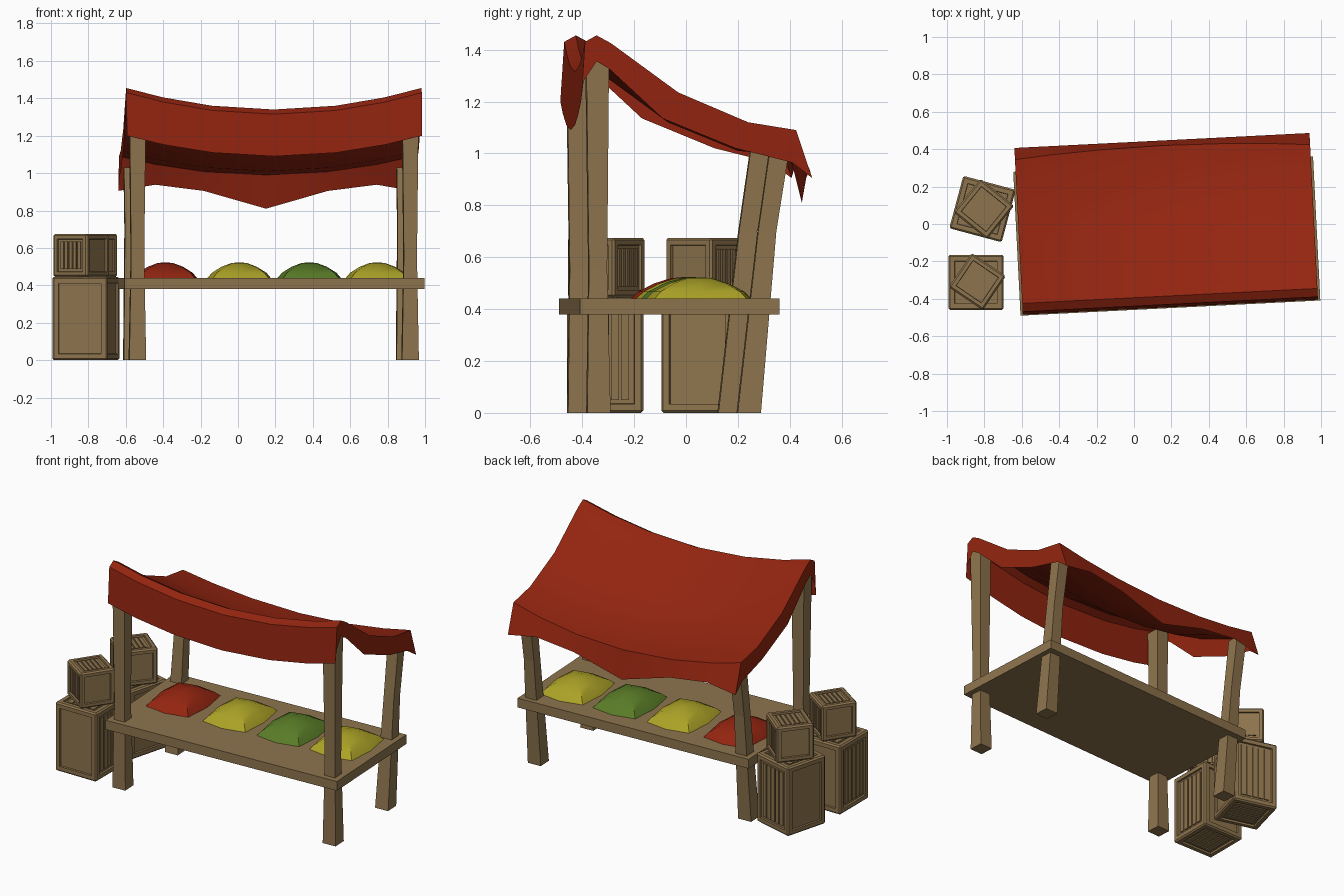
import bpy, bmesh, math
from mathutils import Matrix, Vector

cube = bpy.data.objects.get("Cube")
if cube:
    bpy.data.objects.remove(cube)


def material(name, rgb):
    m = bpy.data.materials.new(name)
    m.use_nodes = True
    m.diffuse_color = (*rgb, 1)
    m.node_tree.nodes["Principled BSDF"].inputs["Base Color"].default_value = (*rgb, 1)
    return m


WOOD = material("tan wood", (0.27, 0.175, 0.075))
RED = material("red", (0.29, 0.018, 0.005))
YELLOW = material("yellow", (0.41, 0.36, 0.02))
GREEN = material("green", (0.10, 0.20, 0.02))

# The stall is turned a little about the vertical axis
STALL = Vector((0.172, 0, 0))
TURN = math.radians(2.9)


def finish(bm, name, mat, loc=STALL, turn=TURN, smooth=None):
    bmesh.ops.recalc_face_normals(bm, faces=bm.faces)
    mesh = bpy.data.meshes.new(name)
    bm.to_mesh(mesh)
    bm.free()
    mesh.materials.append(mat)
    obj = bpy.data.objects.new(name, mesh)
    bpy.context.collection.objects.link(obj)
    obj.location = loc
    obj.rotation_euler.z = turn
    if smooth:
        bpy.ops.object.select_all(action="DESELECT")
        obj.select_set(True)
        bpy.context.view_layer.objects.active = obj
        bpy.ops.object.shade_smooth_by_angle(angle=math.radians(smooth))
    return obj


def add_box(bm, centre, size):
    mat = Matrix.Translation(centre) @ Matrix.Diagonal((*size, 1))
    return bmesh.ops.create_cube(bm, size=1, matrix=mat)["verts"]


def loft(bm, rings):
    """Skin equal rings of points and close both ends."""
    loops = [[bm.verts.new(p) for p in ring] for ring in rings]
    n = len(loops[0])
    for a, b in zip(loops, loops[1:]):
        for i in range(n):
            j = (i + 1) % n
            bm.faces.new((a[i], a[j], b[j], b[i]))
    bm.faces.new(loops[0])
    bm.faces.new(loops[-1])


# Counter board
bm = bmesh.new()
add_box(bm, (0, -0.065, 0.41), (1.605, 0.77, 0.06))
finish(bm, "counter", WOOD)

# Four posts, pinched in the middle; the back pair leans outward
SQUARE = [(-0.5, -0.5), (0.5, -0.5), (0.5, 0.5), (-0.5, 0.5)]
FRONT = [(0, -0.375, 0.09), (0.55, -0.378, 0.07), (1.38, -0.38, 0.088)]
BACK = [(0, 0.205, 0.09), (0.7, 0.275, 0.07), (1.03, 0.325, 0.075)]
for where, stations in (("front", FRONT), ("back", BACK)):
    for side, x in (("left", 0.73), ("right", -0.73)):
        bm = bmesh.new()
        loft(bm, [[(x + w * px, y + w * py, z) for px, py in SQUARE]
                  for z, y, w in stations])
        finish(bm, f"{where}_{side}_post", WOOD)

# Cloth canopy: (y, z, sag) rows from the front hem to the back hem
ROWS = [(-0.445, 1.2, 0.11), (-0.43, 1.43, 0.115), (-0.385, 1.455, 0.115),
        (-0.33, 1.425, 0.115), (-0.07, 1.235, 0.115), (0.20, 1.12, 0.11),
        (0.385, 1.09, 0.10), (0.447, 0.905, 0)]
HEM = {0: -0.095, 0.42: 0.0, 0.75: 0.033, 1: 0.0}
COLUMNS = [-1, -0.75, -0.42, 0, 0.42, 0.75, 1]
SIDE_HEM = [(-0.435, 1.28), (-0.385, 1.355), (-0.335, 1.325),
            (-0.13, 1.135), (0.15, 1.02), (0.37, 0.965)]
HALF = 0.79
bm = bmesh.new()
grid = []
for r, (y, z, sag) in enumerate(ROWS):
    row = []
    for u in COLUMNS:
        dip = sag * (1 - u * u)
        bow = 0.035 * (1 - u * u) if r == 6 else 0
        lift = HEM[abs(u)] if r == 7 else 0
        row.append(bm.verts.new((HALF * u, y + bow, z - dip + lift)))
    grid.append(row)
for a, b in zip(grid, grid[1:]):
    for i in range(len(COLUMNS) - 1):
        bm.faces.new((a[i], a[i + 1], b[i + 1], b[i]))
# Short cloth bands hanging down both ends
for col, s in ((0, -1), (-1, 1)):
    top = [row[col] for row in grid]
    low = [bm.verts.new((s * HALF, y, z)) for y, z in SIDE_HEM]
    low = [top[0]] + low + [top[-1]]
    bm.faces.new((top[0], top[1], low[1]))
    for i in range(1, 6):
        bm.faces.new((top[i], top[i + 1], low[i + 1], low[i]))
    bm.faces.new((top[6], top[7], low[6]))
finish(bm, "canopy", RED, smooth=25)

# Four low mounds of goods on the counter
OUTLINE = [(1, 0), (0.87, 0.87), (0, 1), (-0.87, 0.87),
           (-1, 0), (-0.87, -0.87), (0, -1), (0.87, -0.87)]
DOME = [(1, 0), (0.86, 0.028), (0.56, 0.06), (0.25, 0.08), (0.03, 0.084)]
for i, (x, mat) in enumerate(((-0.56, RED), (-0.165, YELLOW), (0.21, GREEN), (0.575, YELLOW))):
    bm = bmesh.new()
    loft(bm, [[(x + 0.17 * s * px, 0.02 + 0.205 * s * py, 0.439 + h)
               for px, py in OUTLINE] for s, h in DOME])
    finish(bm, f"goods_mound_{i + 1}", mat, smooth=30)


def crate(name, x, y, z, width, height, degrees):
    """Framed box with sunk panels; boards on the x ends, top and bottom."""
    bm = bmesh.new()
    add_box(bm, (0, 0, height / 2), (width, width, height))
    bmesh.ops.bevel(bm, geom=bm.edges[:], offset=0.009, segments=1, affect="EDGES")
    big = sorted(bm.faces, key=lambda f: -f.calc_area())[:6]
    frame = 0.12 * width
    bmesh.ops.inset_individual(bm, faces=big, thickness=frame, depth=0)
    bmesh.ops.inset_individual(bm, faces=big, thickness=0.002, depth=-0.012)
    span = width - 2 * frame - 0.03
    step = span / 5
    for i in range(5):
        across = (i - 2) * step
        for s in (-1, 1):
            add_box(bm, (s * (width / 2 - 0.011), across, height / 2),
                    (0.012, step - 0.008, height - 2 * frame - 0.03))
            add_box(bm, (across, 0, height / 2 + s * (height / 2 - 0.011)),
                    (step - 0.008, span, 0.012))
    finish(bm, name, WOOD, (x, y, z), math.radians(degrees))


# Two stacks of crates beside the stall
crate("front_large_crate", -0.845, -0.312, 0, 0.295, 0.445, 0)
crate("front_small_crate", -0.838, -0.308, 0.445, 0.22, 0.23, 56)
crate("back_large_crate", -0.81, 0.08, 0, 0.29, 0.445, 75)
crate("back_small_crate", -0.803, 0.08, 0.445, 0.23, 0.23, 51)
